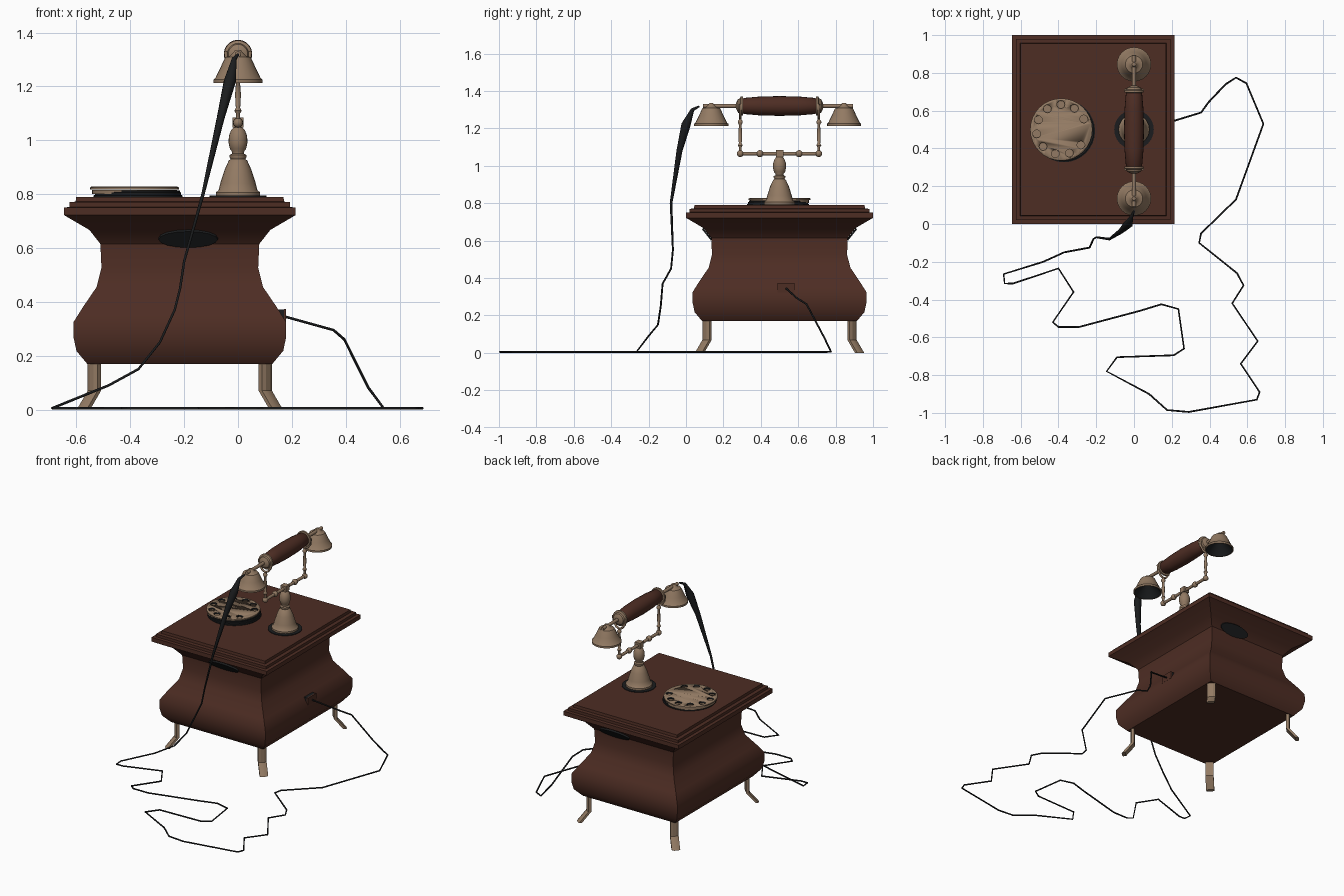
import bpy, bmesh
from math import sin, cos, pi, radians
from mathutils import Vector

cube = bpy.data.objects.get("Cube")
if cube:
    bpy.data.objects.remove(cube, do_unlink=True)


def material(name, rgb):
    m = bpy.data.materials.new(name)
    m.use_nodes = True
    m.diffuse_color = (*rgb, 1)
    bsdf = next(n for n in m.node_tree.nodes if n.type == 'BSDF_PRINCIPLED')
    bsdf.inputs["Base Color"].default_value = (*rgb, 1)
    bsdf.inputs["Roughness"].default_value = 0.6
    return m


WOOD = material("dark_wood", (0.075, 0.026, 0.017))
BRASS = material("aged_brass", (0.29, 0.195, 0.125))
BLACK = material("black_rubber", (0.011, 0.012, 0.013))


def finish(name, bm, mats, angle=40):
    bmesh.ops.recalc_face_normals(bm, faces=bm.faces)
    mesh = bpy.data.meshes.new(name)
    bm.to_mesh(mesh)
    bm.free()
    for m in mats:
        mesh.materials.append(m)
    ob = bpy.data.objects.new(name, mesh)
    bpy.context.collection.objects.link(ob)
    bpy.ops.object.select_all(action='DESELECT')
    ob.select_set(True)
    bpy.context.view_layer.objects.active = ob
    if angle:
        bpy.ops.object.shade_smooth_by_angle(angle=radians(angle))
    return ob


def loft(name, rings, mats, rule=None, angle=40):
    """Skin a closed solid over matching rings; rule(i) picks a material per band."""
    bm = bmesh.new()
    loops = [[bm.verts.new(p) for p in ring] for ring in rings]
    n = len(loops[0])
    for i, (a, b) in enumerate(zip(loops, loops[1:])):
        for k in range(n):
            f = bm.faces.new((a[k], a[(k + 1) % n], b[(k + 1) % n], b[k]))
            f.material_index = rule(i) if rule else 0
    bm.faces.new(loops[0]).material_index = rule(0) if rule else 0
    bm.faces.new(loops[-1]).material_index = rule(len(rings) - 2) if rule else 0
    return finish(name, bm, mats, angle)


def lathe(name, profile, at, mats, axis='Z', rule=None, seg=20):
    """Turn (radius, height) pairs about an axis through a point."""
    rings = []
    for r, h in profile:
        ring = []
        for k in range(seg):
            c, s = r * cos(2 * pi * k / seg), r * sin(2 * pi * k / seg)
            ring.append(Vector(at) + Vector((c, s, h) if axis == 'Z' else (c, h, s)))
        rings.append(ring)
    return loft(name, rings, mats, rule)


def box(name, lo, hi, mat):
    rings = [[(lo[0], lo[1], z), (hi[0], lo[1], z), (hi[0], hi[1], z), (lo[0], hi[1], z)]
             for z in (lo[2], hi[2])]
    return loft(name, rings, [mat], angle=0)


def ball(name, at, r, mat):
    bm = bmesh.new()
    bmesh.ops.create_uvsphere(bm, u_segments=12, v_segments=8, radius=r)
    bmesh.ops.translate(bm, verts=bm.verts, vec=at)
    return finish(name, bm, [mat], 60)


def wire(name, points, depth, mat, radii=None):
    cu = bpy.data.curves.new(name, 'CURVE')
    cu.dimensions = '3D'
    cu.bevel_depth, cu.bevel_resolution, cu.use_fill_caps = depth, 1, True
    sp = cu.splines.new('POLY')
    sp.points.add(len(points) - 1)
    for i, p in enumerate(points):
        sp.points[i].co = (*p, 1)
        sp.points[i].radius = (radii or {}).get(i, 1)
    cu.materials.append(mat)
    ob = bpy.data.objects.new(name, cu)
    bpy.context.collection.objects.link(ob)
    return ob


CX, CY = -0.216, 0.5    # centre of the cabinet

# Cabinet: moulded rectangular profile, a little deeper than wide
profile = [(.344, .17), (.384, .218), (.395, .27), (.394, .326), (.36, .38), (.309, .455),
           (.291, .526), (.295, .615), (.336, .667), (.43, .722), (.43, .75),
           (.41, .752), (.41, .77), (.387, .772), (.385, .79)]
loft("cabinet", [[(CX + sx * w, CY + sy * (w + .07), z)
                  for sx, sy in ((-1, -1), (1, -1), (1, 1), (-1, 1))] for w, z in profile],
     [WOOD], angle=35)

# Dark oval inlays under the front and back overhang
for side, x, label in ((-1, -.185, "front"), (1, -.09, "back")):
    rings = []
    for lift in (-.002, .005):
        rings.append([(x + .11 * cos(a), CY + side * (.386 + .024 * sin(a) + lift),
                       .636 + .03 * sin(a) - lift)
                      for a in (2 * pi * k / 16 for k in range(16))])
    loft(label + "_inlay", rings, [BLACK], angle=0)

# Legs: flat strips set diagonally at the corners with outturned feet
for sx, left in ((-1, "right"), (1, "left")):
    for sy, front in ((-1, "front"), (1, "back")):
        out = Vector((sx, sy, 0)).normalized()
        across = Vector((-sy, sx, 0)).normalized()
        rings = []
        for off, z in ((0, .19), (0, .07), (.045, .015), (.058, 0)):
            c = Vector((CX + sx * .318, CY + sy * .388, z)) + out * off
            rings.append([c + across * u * .026 + out * v
                          for u, v in ((-1, -.01), (1, -.01), (1, .008), (.4, .014),
                                       (-.4, .014), (-1, .008))])
        loft(f"{front}_{left}_leg", rings, [BRASS], angle=20)

# Dial: stepped black base, brass number plate and drilled finger wheel
DX = -.385
lathe("dial_base", [(.165, .785), (.165, .795), (.16, .797), (.16, .806), (.155, .808), (.155, .814)],
      (DX + .014, CY - .008, 0), [BLACK], seg=32)
lathe("dial_number_plate", [(.158, .8), (.158, .816)], (DX, CY, 0), [BRASS], seg=32)
wheel = lathe("dial_finger_wheel", [(.165, .817), (.165, .824), (.16, .828)],
              (DX, CY, 0), [BRASS, BLACK], seg=32)
for k in range(10):
    a = radians(25 + 33 * k)
    cutter = lathe("hole_cutter", [(.021, .8), (.021, .85)],
                   (DX + .132 * cos(a), CY + .132 * sin(a), 0), [BLACK], seg=12)
    cutter.hide_render = True
    mod = wheel.modifiers.new("hole", 'BOOLEAN')
    mod.operation, mod.solver, mod.object = 'DIFFERENCE', 'EXACT', cutter
    mod.material_mode = 'TRANSFER'
    bpy.context.view_layer.objects.active = wheel
    bpy.ops.object.modifier_apply(modifier=mod.name)
    bpy.data.objects.remove(cutter, do_unlink=True)

# Turned stand on a thin black flange
lathe("stand_flange", [(.105, .785), (.105, .794)], (0, CY, 0), [BLACK], seg=24)
lathe("stand", [(.082, .788), (.082, .806), (.072, .815), (.066, .84), (.05, .89), (.034, .925),
                (.027, .93), (.031, .937), (.031, .945), (.022, .95), (.022, .957), (.03, .968),
                (.035, .99), (.034, 1.015), (.026, 1.037), (.014, 1.05), (.014, 1.065)],
      (0, CY, 0), [BRASS])

# Cradle: crossbar, uprights and forks holding the handset
BAR, AXIS = 1.065, 1.32
box("cradle_block", (-.02, CY - .02, 1.048), (.02, CY + .02, 1.085), BRASS)
lathe("cradle_crossbar", [(.01, -.21), (.01, .21)], (0, CY, BAR), [BRASS], 'Y', seg=10)
for s, label in ((-1, "front"), (1, "back")):
    y = CY + s * .21
    ball(label + "_crossbar_bead", (0, CY + s * .105, BAR), .019, BRASS)
    ball(label + "_corner_bead", (0, y, BAR), .018, BRASS)
    lathe(label + "_upright", [(.008, BAR), (.008, 1.1), (.014, 1.11), (.008, 1.12), (.011, 1.17),
                               (.007, 1.22), (.014, 1.23), (.014, 1.238), (.008, 1.245), (.008, 1.255)],
          (0, y, 0), [BRASS], seg=10)
    wire(label + "_fork", [(-.046, y, AXIS + .01), (-.042, y, 1.29), (-.022, y, 1.262), (0, y, 1.252),
                           (.022, y, 1.262), (.042, y, 1.29), (.046, y, AXIS + .01)], .007, BRASS)

# Handset: wooden grip, brass end rings, rod and two bells
lathe("grip", [(.036, -.2), (.043, -.19), (.05, -.11), (.053, 0), (.05, .11), (.043, .19), (.036, .2)],
      (0, CY, AXIS), [WOOD], 'Y')
lathe("handset_rod", [(.011, -.4), (.011, .4)], (0, CY - .008, AXIS), [BRASS], 'Y', seg=10)
for s, label in ((-1, "front"), (1, "back")):
    lathe(label + "_grip_ring", [(.034, .194), (.051, .196), (.051, .207), (.04, .212), (.036, .222),
                                 (.016, .232)],
          (0, CY, AXIS), [BRASS], 'Y').scale.y = 1
    if s < 0:
        # mirror the ring about the grip's centre
        ring = bpy.context.active_object
        for v in ring.data.vertices:
            v.co.y = 2 * CY - v.co.y
        ring.data.flip_normals()
    lathe(label + "_bell", [(.02, .075), (.06, .035), (.084, 0), (.091, 0), (.091, .012), (.084, .018),
                            (.066, .055), (.05, .09), (.046, .096), (.03, .1), (.018, .112), (.01, .122)],
          (0, CY - .01 + s * .355, 1.213), [BRASS, BLACK], rule=lambda i: 1 if i < 2 else 0, seg=24)

# Wall socket box on the left side, with a wooden upper cover
box("cord_socket", (.12, .49, .285), (.176, .578, .372), BLACK)
box("cord_socket_cover", (.17, .489, .322), (.179, .579, .373), WOOD)

# Cord: hangs from the front bell, wanders over the floor, rises to the socket
hang = [(0, .07, 1.318), (-.015, .035, 1.3), (-.03, .0, 1.22), (-.065, -.035, 1.08), (-.13, -.08, .8),
        (-.2, -.07, .55), (-.215, -.08, .45), (-.235, -.125, .37), (-.29, -.135, .25),
        (-.37, -.15, .15), (-.48, -.2, .09)]
floor = [(-.69, -.265), (-.685, -.315), (-.64, -.315), (-.4, -.235), (-.32, -.36), (-.43, -.52),
         (-.4, -.545), (-.29, -.545), (.03, -.46), (.145, -.425), (.235, -.45), (.265, -.66),
         (.21, -.695), (-.09, -.705), (-.145, -.78), (.08, -.9), (.175, -.985), (.29, -.995),
         (.65, -.93), (.665, -.89), (.565, -.74), (.655, -.62), (.52, -.42), (.58, -.325),
         (.545, -.26), (.345, -.1), (.355, -.05), (.54, .13), (.685, .53), (.595, .745)]
rise = [(.54, .775, .006), (.485, .74, .08), (.395, .645, .26), (.355, .59, .295), (.175, .535, .345)]
path = hang + [(x, y, .005) for x, y in floor] + rise
wire("cord", path, .005, BLACK, {1: 2, 2: 5, 3: 3.2, 4: 1.4})
